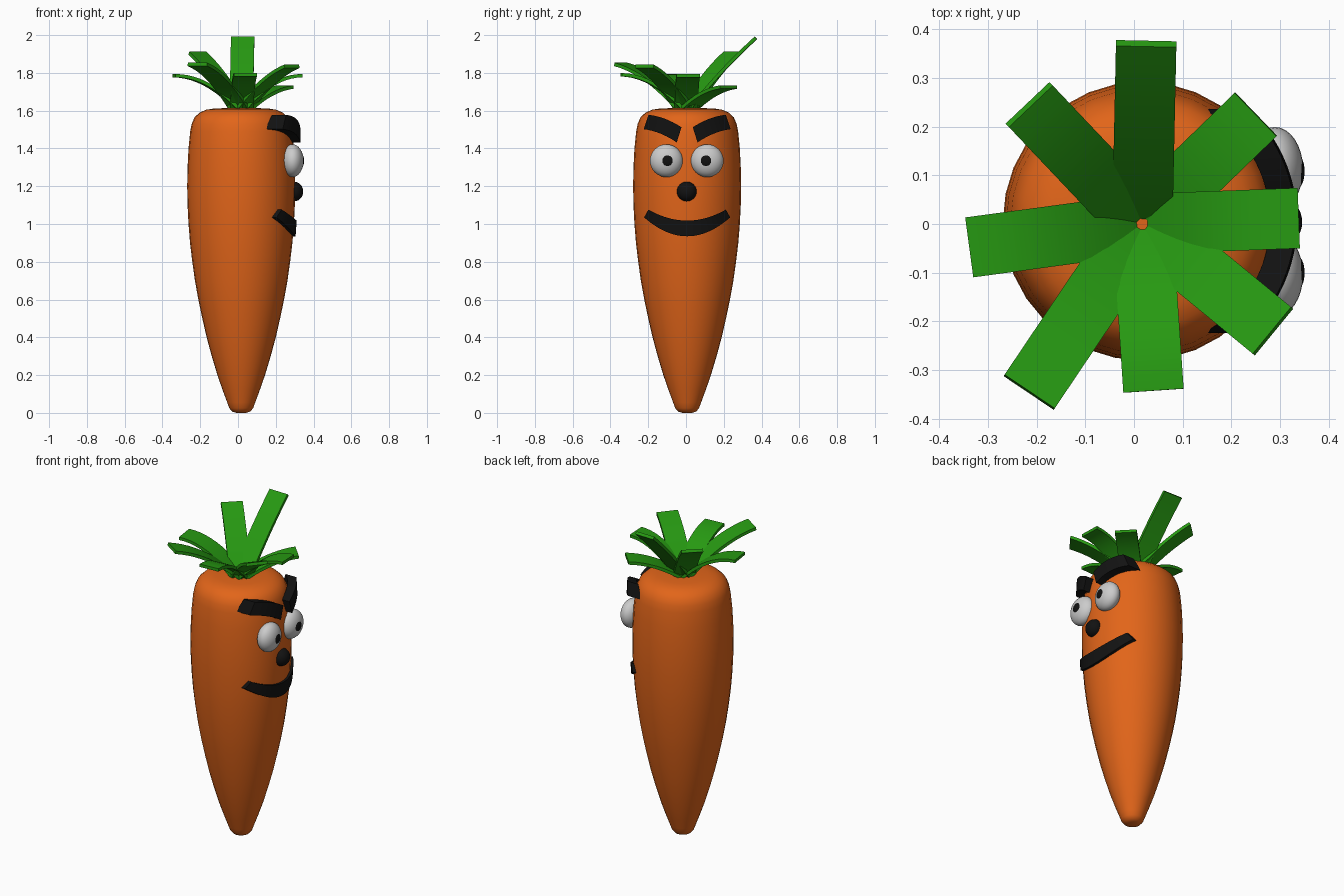
import bpy, bmesh
from math import cos, sin, pi, sqrt, radians
from mathutils import Vector

if "Cube" in bpy.data.objects:
    bpy.data.objects.remove(bpy.data.objects["Cube"])

CX, CY = 0.017, 0.006   # body axis


def material(name, rgb):
    m = bpy.data.materials.new(name)
    m.diffuse_color = (*rgb, 1)
    m.use_nodes = True
    m.node_tree.nodes["Principled BSDF"].inputs["Base Color"].default_value = m.diffuse_color
    return m


ORANGE = material("orange", (0.76, 0.13, 0.01))
GREEN = material("green", (0.02, 0.32, 0.006))
WHITE = material("white", (0.8, 0.8, 0.8))
BLACK = material("black", (0.006, 0.006, 0.006))


def smooth(ob, angle):
    bpy.ops.object.select_all(action='DESELECT')
    ob.select_set(True)
    bpy.context.view_layer.objects.active = ob
    bpy.ops.object.shade_smooth_by_angle(angle=radians(angle))


def loft(name, rings, mat, angle=40):
    """Skin a list of closed rings and cap both ends."""
    bm = bmesh.new()
    vs = [[bm.verts.new(p) for p in r] for r in rings]
    n = len(vs[0])
    for a, b in zip(vs, vs[1:]):
        for i in range(n):
            j = (i + 1) % n
            bm.faces.new((a[i], a[j], b[j], b[i]))
    bm.faces.new(vs[0])
    bm.faces.new(vs[-1])
    bmesh.ops.recalc_face_normals(bm, faces=bm.faces)
    me = bpy.data.meshes.new(name)
    bm.to_mesh(me)
    bm.free()
    ob = bpy.data.objects.new(name, me)
    bpy.context.collection.objects.link(ob)
    me.materials.append(mat)
    smooth(ob, angle)
    return ob


def ellipsoid(name, loc, size, mat):
    bpy.ops.mesh.primitive_uv_sphere_add(segments=32, ring_count=16, location=loc)
    ob = bpy.context.object
    ob.name = name
    ob.scale = size
    ob.data.materials.append(mat)
    smooth(ob, 60)


# Carrot body: (radius, z) profile turned around the vertical axis
PROFILE = [(0.025, 0), (0.048, 0.007), (0.063, 0.025), (0.074, 0.055), (0.1, 0.125),
           (0.126, 0.2), (0.156, 0.3), (0.183, 0.4), (0.206, 0.5), (0.227, 0.6),
           (0.245, 0.7), (0.259, 0.8), (0.271, 0.9), (0.279, 1.0), (0.284, 1.1),
           (0.286, 1.2), (0.284, 1.3), (0.279, 1.4), (0.27, 1.49), (0.262, 1.53),
           (0.247, 1.565), (0.22, 1.59), (0.185, 1.605), (0.14, 1.612), (0.05, 1.614)]
loft("carrot_body", [[(CX + r * cos(2 * pi * i / 32), CY + r * sin(2 * pi * i / 32), z)
                      for i in range(32)] for r, z in PROFILE], ORANGE, 60)


def body_radius(z):
    for (r0, z0), (r1, z1) in zip(PROFILE, PROFILE[1:]):
        if z <= z1:
            return r0 + (r1 - r0) * (z - z0) / (z1 - z0)
    return 0


def on_round(y, z, r):
    """Point at offset y on a cylinder of radius r around the body axis."""
    return (CX + sqrt(max(r * r - y * y, 0)), CY + y, z)


# Eyes and pupils
for side, y in (("left", -0.104), ("right", 0.112)):
    ellipsoid(side + "_eye", (0.289, y, 1.335), (0.058, 0.087, 0.087), WHITE)
    ellipsoid(side + "_pupil", (0.335, y + (0.004 if y < 0 else -0.004), 1.335),
              (0.015, 0.034, 0.034), BLACK)

# Nose
ellipsoid("nose", (0.298, 0.004, 1.172), (0.047, 0.052, 0.052), BLACK)

# Mouth: curved band hugging the body
rings = []
for i in range(25):
    t = -1 + i / 12
    yt, zt = 0.205 * t, 1.018 + 0.058 * t * t
    yb, zb = 0.228 * t, 0.935 + 0.1 * t * t
    ro, ri = 0.014, -0.03
    rings.append([on_round(yt, zt, body_radius(zt) + ro), on_round(yb, zb, body_radius(zb) + ro),
                  on_round(yb, zb, body_radius(zb) + ri), on_round(yt, zt, body_radius(zt) + ri)])
loft("mouth", rings, BLACK)

# Eyebrows: slanted bands bent around the body, slightly standing off
for side, s in (("left", -1), ("right", 1)):
    rings = []
    for i in range(13):
        t = i / 12
        bow = 0.012 * 4 * t * (1 - t)
        yt, zt = s * (0.03 + 0.175 * t), 1.512 + 0.066 * t + bow
        yb, zb = s * (0.055 + 0.175 * t), 1.432 + 0.07 * t + bow
        rings.append([on_round(yt, zt, 0.314), on_round(yb, zb, 0.318),
                      on_round(yb, zb, 0.262), on_round(yt, zt, 0.262)])
    loft(side + "_eyebrow", rings, BLACK)

# Leaves: arched flat strips; tip centre and amount of arch
LEAVES = [(0.025, 0.37, 1.985, 0.02), (0.25, 0.225, 1.725, 0.03), (0.338, 0.012, 1.785, 0.06),
          (0.285, -0.22, 1.835, 0.04), (0.04, -0.342, 1.79, 0.06), (-0.215, -0.345, 1.845, 0.05),
          (-0.338, -0.048, 1.785, 0.06), (-0.215, 0.245, 1.905, 0.03)]
for k, (x, y, z, arch) in enumerate(LEAVES):
    tip = Vector((x, y, z))
    out = Vector((x - 0.017, y, 0)).normalized()
    start = Vector((0.017, 0, 1.605)) + out * 0.015
    side = Vector((-out.y, out.x, 0)) * 0.062
    rings = []
    for i in range(11):
        t = i / 10
        p = start.lerp(tip, t) + Vector((0, 0, arch * 4 * t * (1 - t) * 0.75))
        tangent = tip - start + Vector((0, 0, arch * 3 * (1 - 2 * t)))
        n = tangent.cross(side).normalized() * 0.009
        rings.append([p + side + n, p - side + n, p - side - n, p + side - n])
    loft("leaf_%d" % (k + 1), rings, GREEN)
